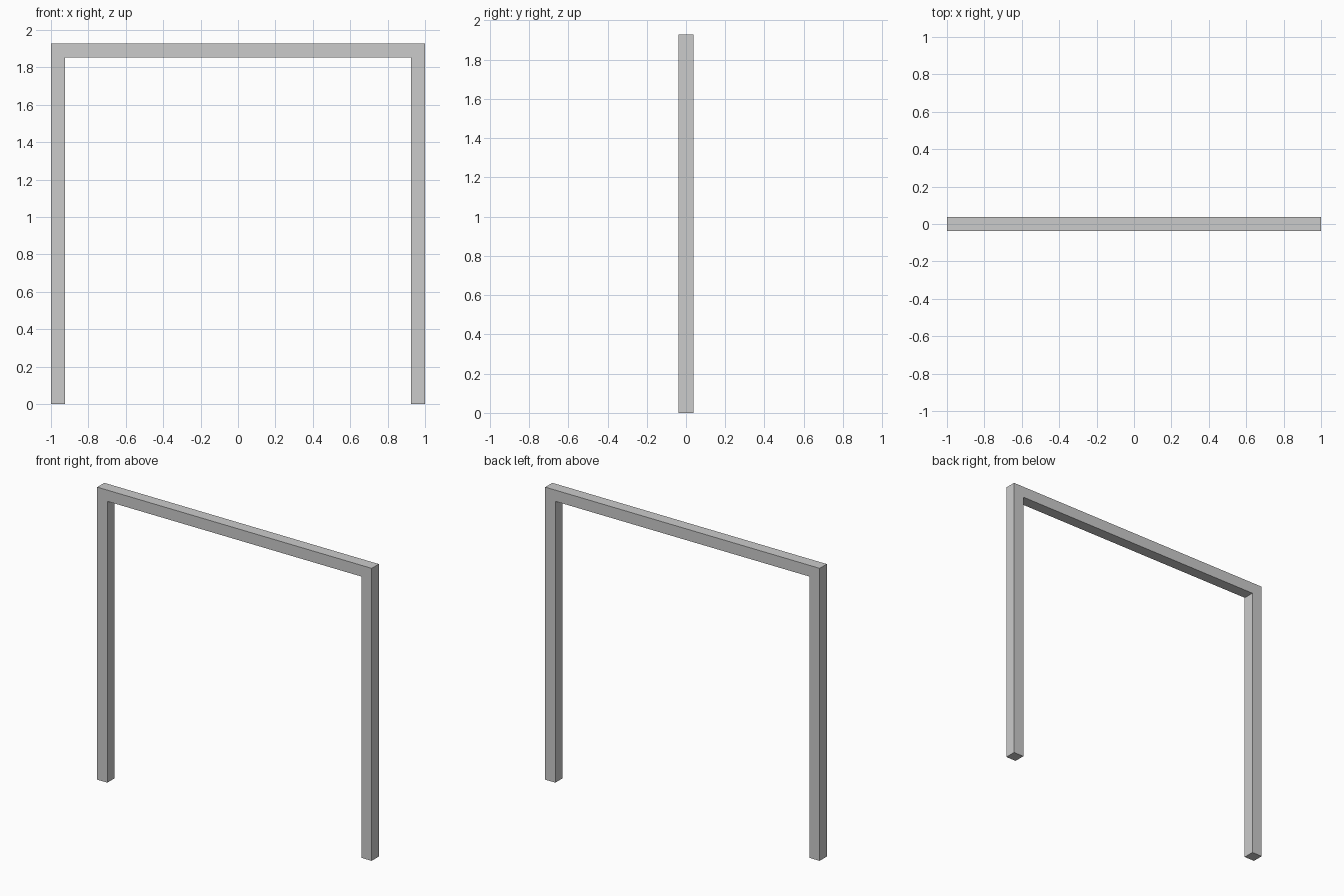
import bpy, bmesh
from mathutils import Vector

if "Cube" in bpy.data.objects:
    bpy.data.objects.remove(bpy.data.objects["Cube"])

W, H, T = 1.0, 1.927, 0.074   # half width, height, bar thickness

# Goal-shaped frame: U profile in the XZ plane, extruded through its depth
half = [(W, 0), (W, H)]
inner = [(W - T, H - T), (W - T, 0)]
profile = ([(-x, z) for x, z in half] + half[::-1]
           + inner[::-1] + [(-x, z) for x, z in inner])

bm = bmesh.new()
front = bm.faces.new([bm.verts.new((x, -T / 2, z)) for x, z in profile])
ext = bmesh.ops.extrude_face_region(bm, geom=[front], use_keep_orig=True)
verts = [g for g in ext["geom"] if isinstance(g, bmesh.types.BMVert)]
bmesh.ops.translate(bm, verts=verts, vec=Vector((0, T, 0)))
bmesh.ops.recalc_face_normals(bm, faces=bm.faces)

mesh = bpy.data.meshes.new("frame")
bm.to_mesh(mesh)
bm.free()
bpy.context.collection.objects.link(bpy.data.objects.new("frame", mesh))
